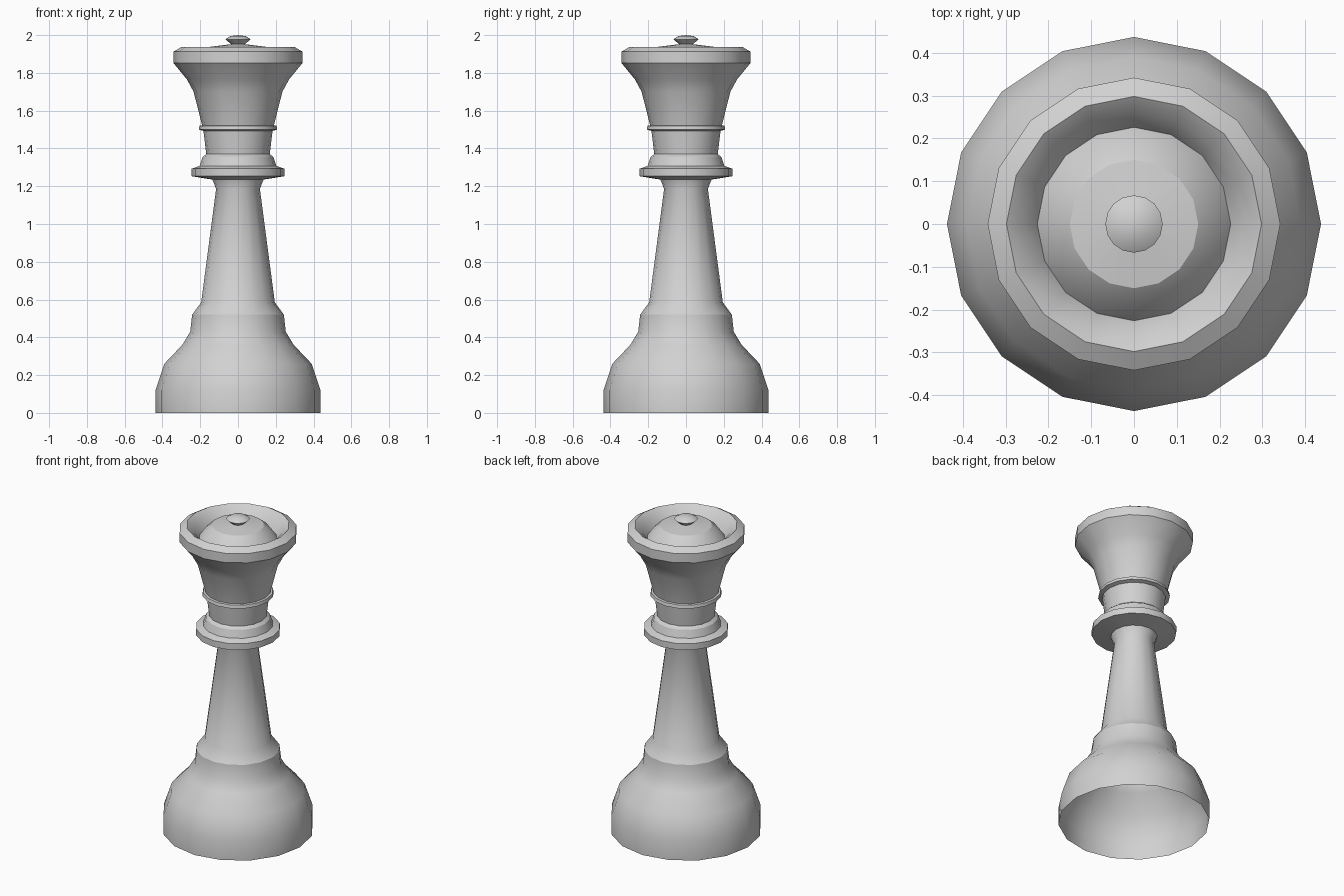
import bpy, bmesh, math

cube = bpy.data.objects.get("Cube")
if cube:
    bpy.data.objects.remove(cube, do_unlink=True)

SIDES = 16

grey = bpy.data.materials.new("plain_grey")
grey.use_nodes = True
grey.diffuse_color = (0.64, 0.64, 0.64, 1)
grey.node_tree.nodes["Principled BSDF"].inputs["Base Color"].default_value = grey.diffuse_color


def lathe(name, profile):
    """Turn (radius, height) points, listed from the bottom outside upward."""
    bm = bmesh.new()
    rings = []
    for r, z in profile:
        if r == 0:
            rings.append([bm.verts.new((0, 0, z))] * SIDES)
        else:
            angles = [2 * math.pi * i / SIDES for i in range(SIDES)]
            rings.append([bm.verts.new((r * math.cos(a), r * math.sin(a), z)) for a in angles])
    for low, high in zip(rings, rings[1:]):
        for i in range(SIDES):
            j = (i + 1) % SIDES
            corners = [low[i], low[j], high[j], high[i]]
            bm.faces.new(list(dict.fromkeys(corners)))
    mesh = bpy.data.meshes.new(name)
    bm.to_mesh(mesh)
    bm.free()
    mesh.materials.append(grey)
    obj = bpy.data.objects.new(name, mesh)
    bpy.context.collection.objects.link(obj)
    bpy.ops.object.select_all(action='DESELECT')
    obj.select_set(True)
    bpy.context.view_layer.objects.active = obj
    bpy.ops.object.shade_smooth_by_angle(angle=math.radians(30))
    return obj


# Bell-shaped foot, hollow and open underneath
lathe("base", [(0.437, 0), (0.437, 0.12), (0.39, 0.26), (0.295, 0.36), (0.253, 0.43), (0.243, 0.52)])

# Tapering stem with a small flare under the collar
lathe("stem", [(0.243, 0.52), (0.195, 0.585), (0.116, 1.185), (0.135, 1.235)])

# Flat disc and stepped ring
lathe("collar", [(0.135, 1.235), (0.245, 1.253), (0.245, 1.293), (0.203, 1.308),
                 (0.187, 1.355), (0.168, 1.37)])

# Neck and its thin bead
lathe("neck", [(0.168, 1.37), (0.183, 1.493), (0.208, 1.5), (0.204, 1.52), (0.19, 1.522)])

# Flared crown with rim and inner groove wall
lathe("crown", [(0.19, 1.522), (0.235, 1.70), (0.27, 1.765), (0.342, 1.853), (0.342, 1.912),
                (0.298, 1.938), (0.26, 1.91), (0.226, 1.855)])

# Dome rising from the groove
lathe("dome", [(0.226, 1.855), (0.19, 1.905), (0.15, 1.938), (0.035, 1.952)])

# Button on top
lathe("finial", [(0.035, 1.95), (0.067, 1.978), (0.04, 1.995), (0, 2.0)])
